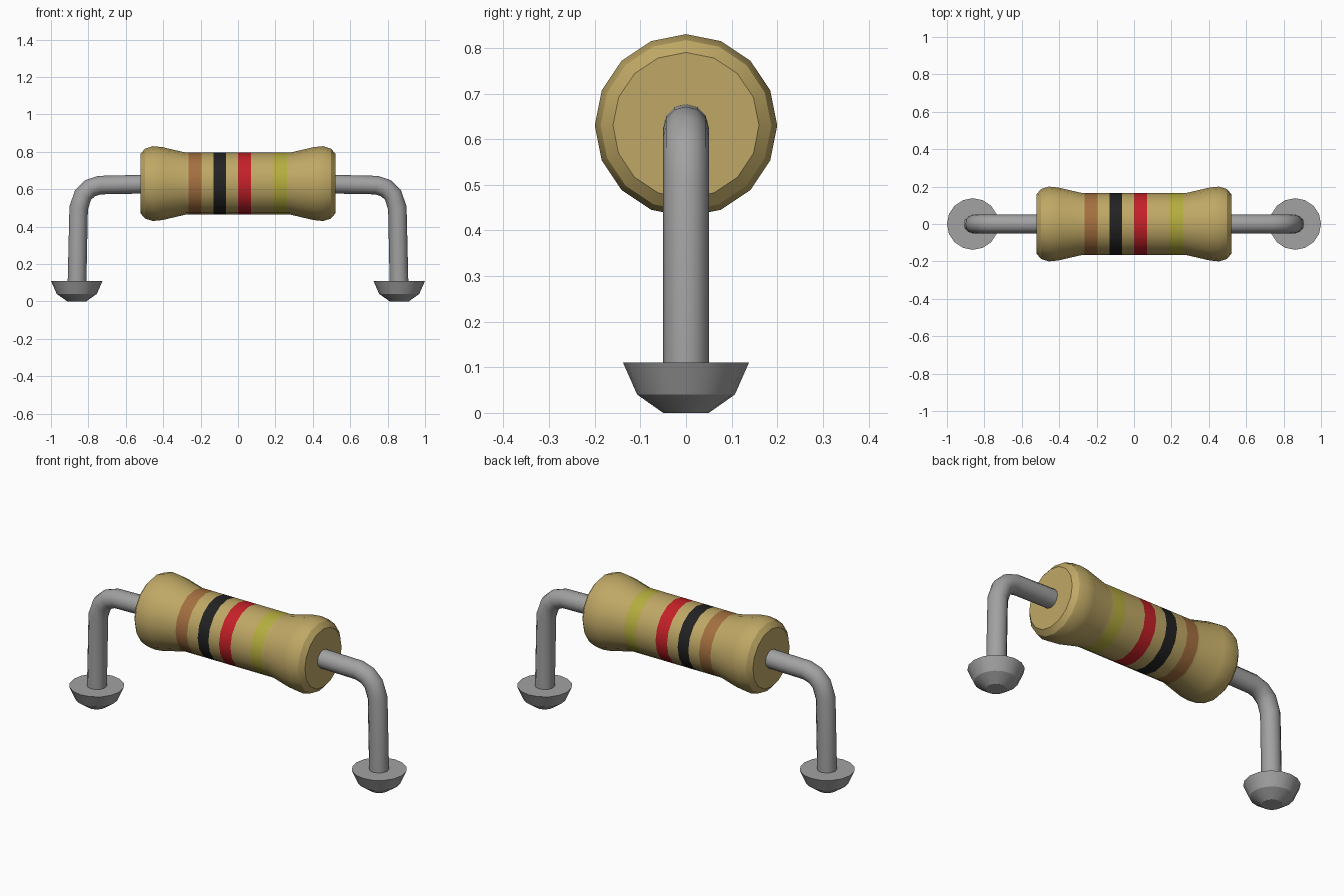
import bpy, bmesh, math
from mathutils import Matrix

old = bpy.data.objects.get("Cube")
if old:
    bpy.data.objects.remove(old, do_unlink=True)


def material(name, rgb):
    m = bpy.data.materials.new(name)
    m.use_nodes = True
    m.diffuse_color = (*rgb, 1)
    m.node_tree.nodes["Principled BSDF"].inputs["Base Color"].default_value = (*rgb, 1)
    return m


tan = material("tan ceramic", (0.52, 0.39, 0.13))
metal = material("grey metal", (0.36, 0.36, 0.36))
brown = material("brown paint", (0.37, 0.16, 0.05))
black = material("black paint", (0.016, 0.016, 0.017))
red = material("red paint", (0.55, 0.015, 0.02))
gold = material("yellow paint", (0.46, 0.42, 0.05))


def lathe(name, profile, mats, sides, matrix, smooth_angle):
    """Spin (height, radius) rings around local z and cap both ends."""
    bm = bmesh.new()
    rings = []
    for h, r in profile:
        angles = [2 * math.pi * i / sides for i in range(sides)]
        rings.append([bm.verts.new((r * math.cos(a), r * math.sin(a), h)) for a in angles])
    for a, b in zip(rings, rings[1:]):
        for i in range(sides):
            j = (i + 1) % sides
            bm.faces.new((a[i], a[j], b[j], b[i]))
    bm.faces.new(rings[0][::-1])
    bm.faces.new(rings[-1])
    bm.transform(matrix)
    bmesh.ops.recalc_face_normals(bm, faces=bm.faces[:])
    mesh = bpy.data.meshes.new(name)
    bm.to_mesh(mesh)
    bm.free()
    for m in mats:
        mesh.materials.append(m)
    obj = bpy.data.objects.new(name, mesh)
    bpy.context.collection.objects.link(obj)
    bpy.ops.object.select_all(action='DESELECT')
    obj.select_set(True)
    bpy.context.view_layer.objects.active = obj
    bpy.ops.object.shade_smooth_by_angle(angle=math.radians(smooth_angle))
    return obj


# Ceramic body: flared ends, narrow waist with painted bands
AXIS_Z = 0.63
WAIST = 0.166
bands = [(-0.265, -0.195), (-0.13, -0.065), (0.0, 0.07), (0.19, 0.262)]
end = [(0.52, 0.16), (0.497, 0.187), (0.455, 0.2), (0.405, 0.195), (0.28, WAIST)]
profile = [(-x, r) for x, r in end]
profile += [(x, WAIST) for band in bands for x in band]
profile += end[::-1]
lay_along_x = Matrix.Translation((0, 0, AXIS_Z)) @ Matrix.Rotation(math.pi / 2, 4, 'Y')
body = lathe("resistor_body", profile, [tan, brown, black, red, gold], 16, lay_along_x, 32)
for face in body.data.polygons:
    for index, (start, stop) in enumerate(bands, 1):
        if start < face.center.x < stop:
            face.material_index = index

# Bent wire leads and solder feet on both ends
lead_path = [(0.5, 0.627), (0.74, 0.622), (0.79, 0.606), (0.828, 0.57), (0.852, 0.5), (0.861, 0.09)]
foot_profile = [(0, 0.05), (0.04, 0.107), (0.11, 0.138)]
for side, s in (("left", 1), ("right", -1)):
    curve = bpy.data.curves.new(side + "_lead", 'CURVE')
    curve.dimensions = '3D'
    curve.bevel_depth = 0.05
    curve.bevel_resolution = 4
    spline = curve.splines.new('POLY')
    spline.points.add(len(lead_path) - 1)
    for point, (x, z) in zip(spline.points, lead_path):
        point.co = (s * x, 0, z, 1)
    spline.use_smooth = True
    curve.materials.append(metal)
    bpy.context.collection.objects.link(bpy.data.objects.new(side + "_lead", curve))
    lathe(side + "_foot", foot_profile, [metal], 16, Matrix.Translation((s * 0.862, 0, 0)), 25)
